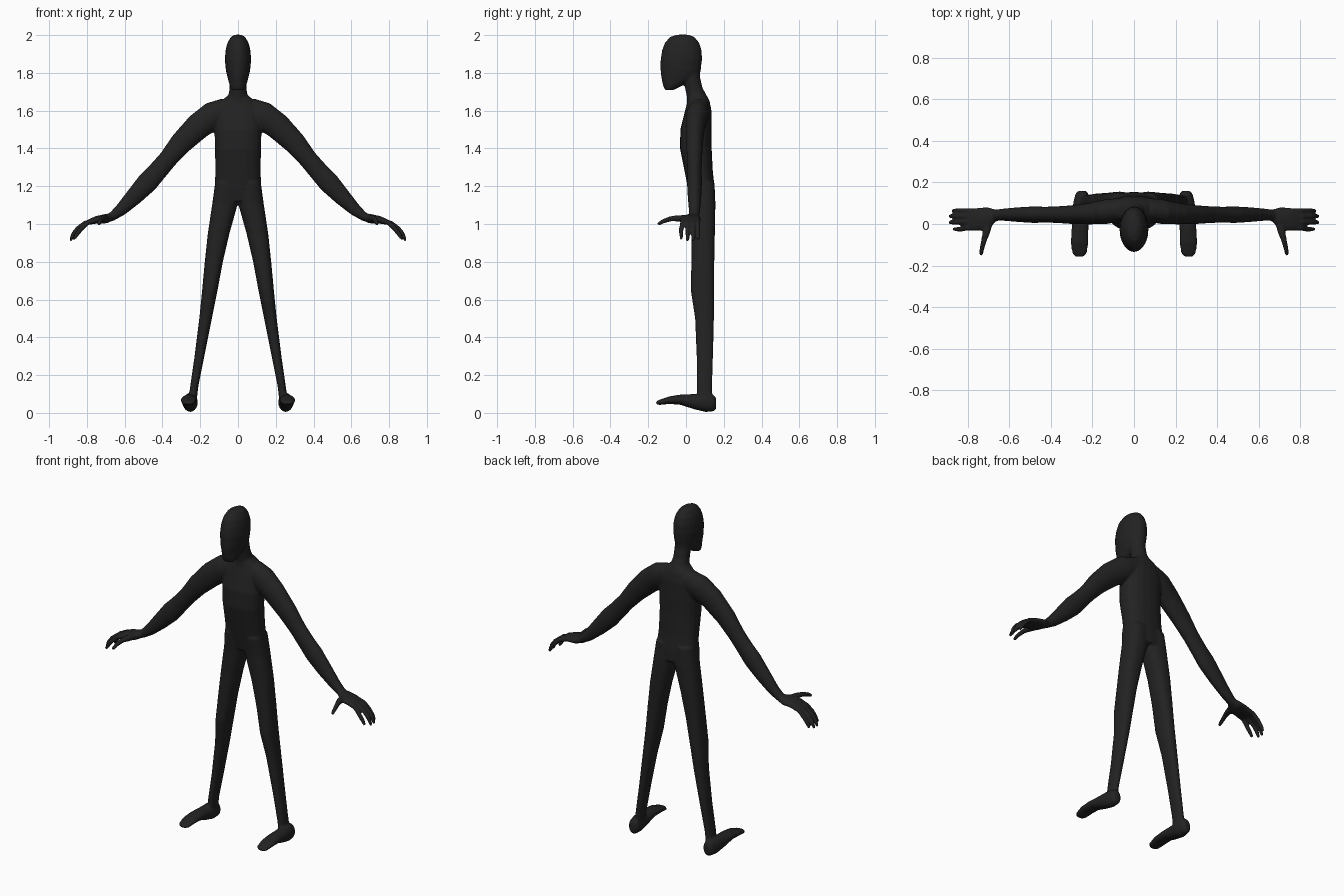
import bpy, bmesh, math
from mathutils import Vector

SIDES = 20
bm = bmesh.new()


def loft(sections, side, up=None, flip=1, squareness=1.0):
    """Closed skin through (centre, side radius, up radius) rings."""
    side = Vector(side)
    pts = [Vector(s[0]) for s in sections]
    rings = []
    for i, (c, ra, rb) in enumerate(sections):
        tangent = pts[min(i + 1, len(pts) - 1)] - pts[max(i - 1, 0)]
        v = Vector(up) if up else tangent.cross(side).normalized()
        ring = []
        for k in range(SIDES):
            a = 2 * math.pi * k / SIDES
            ca, sa = math.cos(a), math.sin(a)
            ca = math.copysign(abs(ca) ** squareness, ca)
            sa = math.copysign(abs(sa) ** squareness, sa)
            p = pts[i] + side * ra * ca + v * rb * sa
            ring.append(bm.verts.new((p.x * flip, p.y, p.z)))
        rings.append(ring)
    for r0, r1 in zip(rings, rings[1:]):
        for k in range(SIDES):
            j = (k + 1) % SIDES
            bm.faces.new((r0[k], r0[j], r1[j], r1[k]))
    bm.faces.new(rings[0][::-1])
    bm.faces.new(rings[-1])


def slices(rows, flip=1, squareness=1.0):
    """Horizontal slices given as (z, x min, x max, y min, y max)."""
    loft([(((x0 + x1) / 2, (y0 + y1) / 2, z), (y1 - y0) / 2, (x1 - x0) / 2)
          for z, x0, x1, y0, y1 in rows], (0, 1, 0), (1, 0, 0), flip, squareness)


def centred(rows, squareness=1.0):
    slices([(z, -w, w, y0, y1) for z, w, y0, y1 in rows], 1, squareness)


# head
centred([(2.002, .018, -.05, .015), (1.99, .038, -.085, .045), (1.96, .056, -.112, .07),
         (1.92, .066, -.127, .083), (1.87, .070, -.135, .085), (1.81, .064, -.135, .078),
         (1.77, .054, -.13, .05), (1.735, .045, -.122, -.015), (1.71, .034, -.112, -.065)])
# neck
centred([(1.85, .045, -.02, .078), (1.78, .045, -.02, .074), (1.72, .045, -.005, .088),
         (1.67, .052, .005, .115), (1.62, .08, .005, .13)])
# torso
centred([(1.68, .055, .01, .11), (1.65, .09, .008, .125), (1.6, .12, -.005, .135),
         (1.5, .125, -.03, .136), (1.4, .122, -.032, .136), (1.28, .12, -.008, .142),
         (1.18, .124, .012, .153), (1.12, .09, .025, .155)], .85)

for s in (1, -1):
    # leg
    slices([(1.22, .0, .121, .006, .15), (1.11, .0, .136, .02, .156), (.95, .045, .16, .028, .153),
            (.8, .08, .176, .028, .15), (.65, .108, .19, .025, .149), (.5, .138, .205, .048, .148),
            (.3, .178, .23, .056, .143), (.14, .21, .253, .057, .138), (.05, .22, .265, .06, .14)],
           s, .85)
    # foot, running from heel to toe
    loft([((.25, .16, .05), .018, .03), ((.25, .145, .052), .032, .045),
          ((.253, .10, .055), .04, .05), ((.257, .04, .06), .04, .04),
          ((.26, -.03, .07), .041, .027), ((.262, -.09, .067), .043, .02),
          ((.262, -.14, .056), .036, .014), ((.262, -.158, .053), .02, .008)],
         (1, 0, 0), (0, 0, 1), s)
    # arm
    loft([((.06, .07, 1.61), .055, .06), ((.13, .06, 1.575), .06, .075),
          ((.21, .05, 1.518), .052, .07), ((.30, .045, 1.43), .045, .06),
          ((.37, .045, 1.345), .04, .05), ((.43, .045, 1.275), .038, .052),
          ((.48, .045, 1.22), .04, .056), ((.55, .045, 1.145), .036, .046),
          ((.62, .045, 1.075), .03, .033), ((.67, .042, 1.037), .027, .023),
          ((.71, .035, 1.025), .03, .02)], (0, 1, 0), None, s)
    # palm
    loft([((.66, .042, 1.04), .026, .02), ((.70, .027, 1.028), .053, .025),
          ((.75, .022, 1.022), .057, .02), ((.79, .02, 1.01), .05, .014)], (0, 1, 0), None, s)
    # fingers
    for y0, y1, reach in ((.062, .064, -.015), (.036, .038, 0), (.009, .008, 0), (-.018, -.025, -.02)):
        loft([((.76, y0, 1.018), .014, .013), ((.81 + reach / 2, y0, 1.005), .013, .013),
              ((.85 + reach, y1, .975), .012, .013), ((.873 + reach, y1, .945), .011, .012),
              ((.888 + reach, y1, .91 - reach / 2), .008, .008)], (0, 1, 0), None, s)
    # thumb
    loft([((.70, .01, 1.028), .022, .02), ((.71, -.04, 1.03), .019, .017),
          ((.722, -.08, 1.028), .014, .014), ((.732, -.12, 1.015), .012, .012),
          ((.736, -.15, .997), .009, .009)], (1, 0, 0), None, s)

bmesh.ops.recalc_face_normals(bm, faces=bm.faces)
for f in bm.faces:
    f.smooth = True
mesh = bpy.data.meshes.new("figure_body")
bm.to_mesh(mesh)
bm.free()
body = bpy.data.objects.new("figure_body", mesh)
bpy.context.collection.objects.link(body)

# fuse all limbs into one soft skin
fuse = body.modifiers.new("fuse", 'REMESH')
fuse.mode = 'VOXEL'
fuse.voxel_size = 0.006
fuse.use_smooth_shade = True
soften = body.modifiers.new("soften", 'SMOOTH')
soften.factor = 0.5
soften.iterations = 5

black = bpy.data.materials.new("matte black")
black.diffuse_color = (.016, .016, .016, 1)
mesh.materials.append(black)
